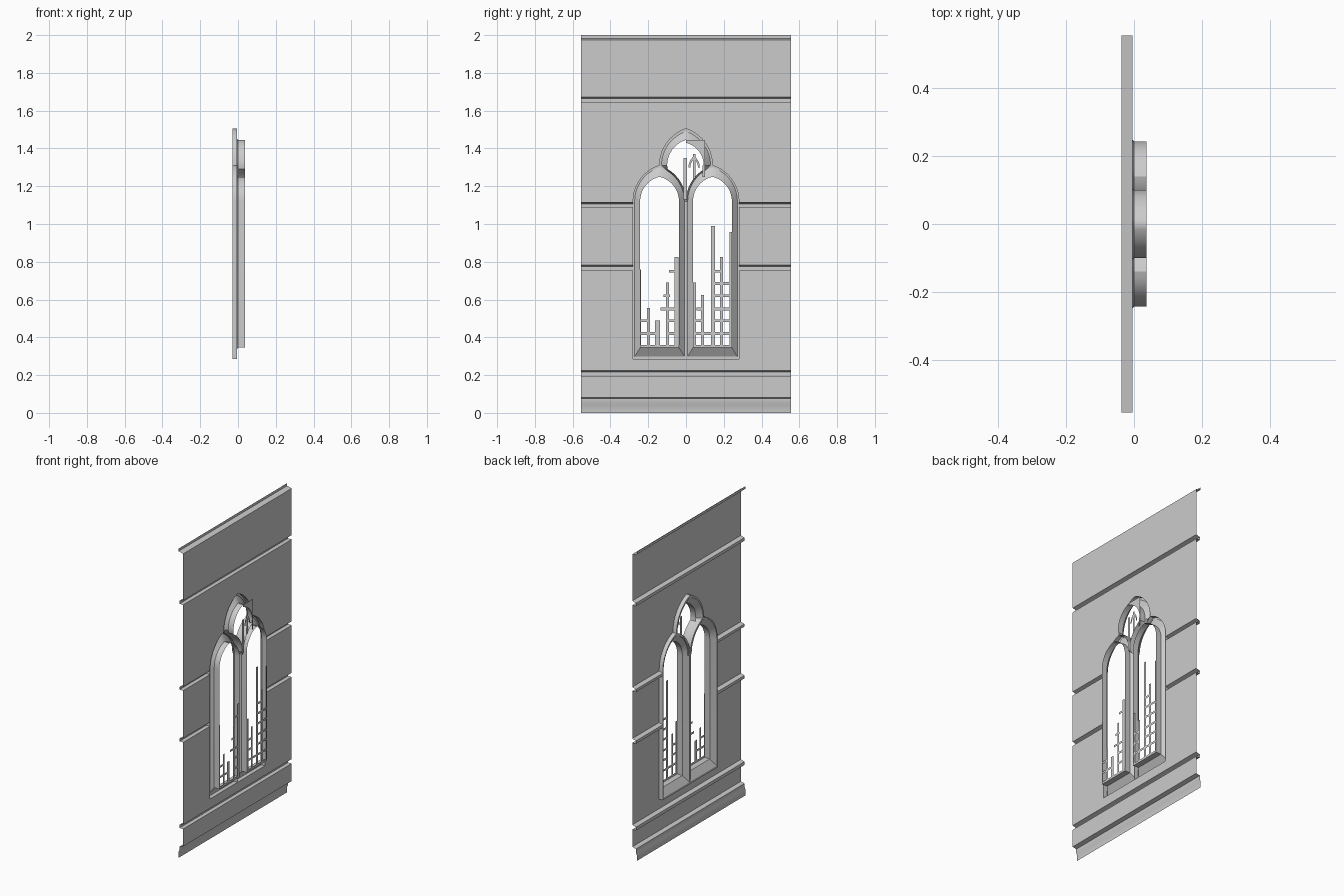
import bpy, bmesh
from math import sin, cos, asin, pi, radians

if "Cube" in bpy.data.objects:
    bpy.data.objects.remove(bpy.data.objects["Cube"], do_unlink=True)

stone = bpy.data.materials.new("grey stone")
stone.use_nodes = True
stone.diffuse_color = (0.6, 0.6, 0.6, 1)
stone.node_tree.nodes["Principled BSDF"].inputs["Base Color"].default_value = (0.6, 0.6, 0.6, 1)

HALF = 0.555      # half the wall length
WALL = -0.004     # wall plane
LEDGE = -0.03     # moulding face
EDGE = -0.037     # plinth and cornice face
BACK = 0.037      # rear end of the reveals
SPRING = 1.12     # where the side arches begin
MID = 0.14        # centre of each side light, also its half width


def finish(name, bm, mirror=False):
    """Turn a bmesh into a stone object, optionally mirrored across y."""
    bmesh.ops.remove_doubles(bm, verts=bm.verts, dist=0.0002)
    bmesh.ops.recalc_face_normals(bm, faces=bm.faces)
    if sum(f.normal.x * f.calc_area() for f in bm.faces) > 0:
        bmesh.ops.reverse_faces(bm, faces=bm.faces)
    for f in bm.faces:
        f.smooth = True
    mesh = bpy.data.meshes.new(name)
    bm.to_mesh(mesh)
    bm.free()
    mesh.set_sharp_from_angle(angle=radians(30))
    mesh.materials.append(stone)
    obj = bpy.data.objects.new(name, mesh)
    bpy.context.collection.objects.link(obj)
    if mirror:
        mod = obj.modifiers.new("mirror", "MIRROR")
        mod.use_axis = (False, True, False)


def face(bm, points):
    bm.faces.new([bm.verts.new(p) for p in points])


def extrude_profile(bm, profile, y0, y1):
    """Sweep an open (x, z) profile along y."""
    for (xa, za), (xb, zb) in zip(profile, profile[1:]):
        face(bm, [(xa, y0, za), (xa, y1, za), (xb, y1, zb), (xb, y0, zb)])


def panel(bm, x, y0, y1, z0, z1):
    face(bm, [(x, y0, z0), (x, y1, z0), (x, y1, z1), (x, y0, z1)])


def loft(bm, rows, closed):
    """Bridge rows of (x, [(y, z), ...]) that share a point count."""
    for (xa, a), (xb, b) in zip(rows, rows[1:]):
        n = len(a)
        for i in range(n if closed else n - 1):
            j = (i + 1) % n
            face(bm, [(xa, *a[i]), (xa, *a[j]), (xb, *b[j]), (xb, *b[i])])


def arch(w, h, n=10):
    """Right half of a pointed arch, from the springing up to the apex."""
    r = (w * w + h * h) / (2 * w)
    top = asin(h / r)
    return [(w - r + r * cos(top * i / n), r * sin(top * i / n)) for i in range(n + 1)]


def lancet(w, h, bottom):
    """Closed outline of a side light."""
    half = arch(w, h)
    right = [(MID + y, SPRING + z) for y, z in half]
    left = [(MID - y, SPRING + z) for y, z in half[-2::-1]]
    return [(MID + w, bottom)] + right + left + [(MID - w, bottom)]


def crown(w, h, spring, r, n=8):
    """Half outline of the upper light: pointed head, then a concave foot."""
    head = [(y, spring + z) for y, z in arch(w, h)][::-1]
    foot = []
    for i in range(n + 1):
        a = radians(121 + (180 - 121) * i / n)
        foot.append((max(0, 0.199 + r * cos(a)), SPRING + r * sin(a)))
    return head + foot


def ledge(top, bottom):
    return [(WALL, top), (LEDGE, top - 0.008), (LEDGE, bottom), (WALL, bottom)]


# Plinth, cornice and full-length string courses
bm = bmesh.new()
plinth = [(EDGE, 0), (EDGE, 0.037), (LEDGE, 0.052), (LEDGE, 0.075), (WALL, 0.082)]
cornice = [(WALL, 1.975), (EDGE, 1.983), (EDGE, 2)]
for profile in (plinth, cornice, ledge(0.224, 0.195), ledge(1.673, 1.645)):
    extrude_profile(bm, profile, -HALF, HALF)
finish("plinth_and_cornice", bm)

# String courses that stop at the window
bm = bmesh.new()
for top, bottom in ((1.115, 1.09), (0.782, 0.755)):
    extrude_profile(bm, ledge(top, bottom), 2 * MID, HALF)
finish("side_string_courses", bm, True)

# Flat wall around the window opening
bm = bmesh.new()
SILL = 0.285
for z0, z1 in ((0.082, 0.195), (0.224, SILL), (1.673, 1.975)):
    panel(bm, WALL, 0, HALF, z0, z1)
for z0, z1 in ((SILL, 0.755), (0.782, 1.09)):
    panel(bm, WALL, 2 * MID, HALF, z0, z1)
opening = [(MID + y, SPRING + z) for y, z in arch(MID, 0.19)]
opening += [(y, 1.31 + z) for y, z in arch(MID, 0.195)][1:]
for (ya, za), (yb, zb) in zip(opening, opening[1:]):
    face(bm, [(WALL, ya, za), (WALL, HALF, za), (WALL, HALF, zb), (WALL, yb, zb)])
panel(bm, WALL, 2 * MID, HALF, 1.115, SPRING)
panel(bm, WALL, 0, HALF, opening[-1][1], 1.645)
finish("wall", bm, True)

# Moulded frame and reveal of each side light
bm = bmesh.new()
outer = lancet(MID, 0.19, SILL)
ridge = lancet(0.132, 0.18, 0.298)
inner = lancet(0.103, 0.13, 0.345)
loft(bm, [(WALL, outer), (LEDGE, outer), (LEDGE, ridge), (0, inner), (BACK, inner)], True)
finish("side_window_frame", bm, True)

# Moulded frame and reveal of the upper light
bm = bmesh.new()
outer = crown(MID, 0.195, 1.31, 0.184)
ridge = crown(0.13, 0.18, 1.31, 0.19)
inner = crown(0.1, 0.135, 1.31, 0.199)
loft(bm, [(WALL, outer), (LEDGE, outer), (LEDGE, ridge), (0, inner), (BACK, inner)], False)
finish("upper_window_frame", bm, True)

# Broken lattice in the side lights
bm = bmesh.new()
uprights = [(-0.24, 0.006, 0.76), (-0.198, 0.016, 0.555), (-0.151, 0.026, 0.49),
            (-0.098, 0.016, 0.69), (-0.05, 0.02, 0.825), (0.046, 0.016, 0.69),
            (0.088, 0.016, 0.625), (0.143, 0.02, 0.99), (0.188, 0.016, 0.825),
            (0.237, 0.012, 0.957)]
for y, width, top in uprights:
    panel(bm, BACK, y - width / 2, y + width / 2, 0.345, top)
rails = [(-0.243, -0.037, 0.352), (0.037, 0.243, 0.352), (-0.24, -0.14, 0.42),
         (-0.1, -0.04, 0.42), (-0.24, -0.19, 0.487), (-0.106, -0.04, 0.487),
         (-0.135, -0.04, 0.55), (-0.12, -0.085, 0.62), (-0.09, -0.04, 0.75),
         (0.037, 0.24, 0.42), (0.037, 0.095, 0.487), (0.14, 0.24, 0.487),
         (0.055, 0.095, 0.55)]
rails += [(0.14, 0.235, z) for z in (0.55, 0.62, 0.685)] + [(0.14, 0.196, 0.75)]
for y0, y1, z in rails:
    panel(bm, BACK, y0, y1, z - 0.007, z + 0.007)
finish("broken_lattice", bm)

# Tracery fragment in the upper light
bm = bmesh.new()
head = [(y, 1.31 + z) for y, z in arch(0.094, 0.12)]
for (ya, za), (yb, zb) in zip(head, head[1:]):
    face(bm, [(BACK, ya, za), (BACK, 0.1, za), (BACK, 0.1, zb), (BACK, yb, zb)])
panel(bm, BACK, 0, 0.1, 1.43, 1.445)
panel(bm, BACK, 0.088, 0.1, 1.25, 1.31)
panel(bm, BACK, -0.012, 0.006, 1.13, 1.35)
panel(bm, BACK, 0.036, 0.05, 1.24, 1.37)
for side in (-1, 1):
    curve = [(0.043 + side * y, 1.3 + z) for y, z in arch(0.03, 0.06, 5)]
    thin = [(0.043 + side * y, 1.3 + z) for y, z in arch(0.02, 0.045, 5)]
    loft(bm, [(BACK, curve), (BACK, thin)], False)
finish("upper_tracery", bm)
